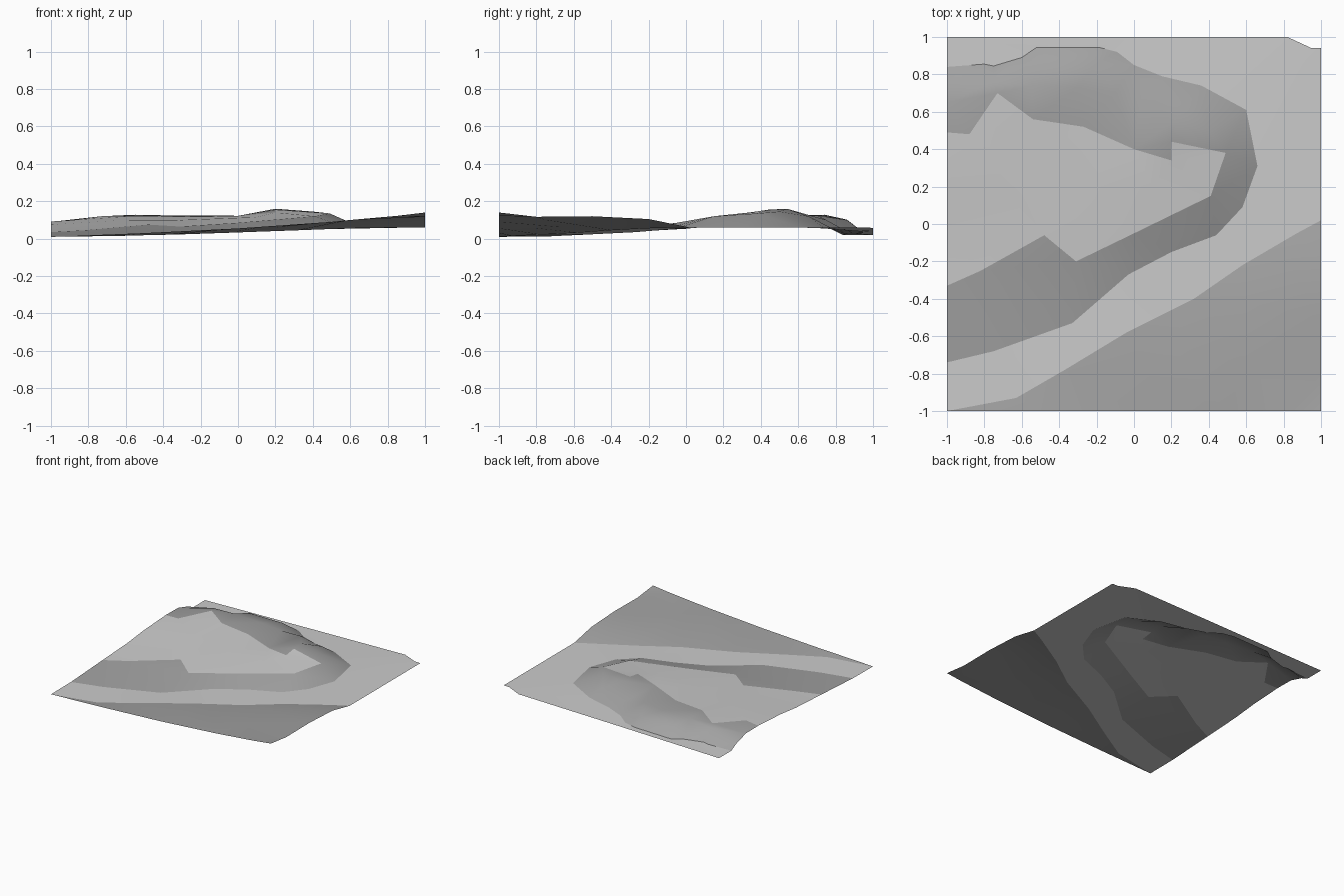
import bpy
from mathutils import Vector
from mathutils.geometry import delaunay_2d_cdt


def material(name, grey):
    m = bpy.data.materials.new(name)
    m.diffuse_color = (grey, grey, grey, 1)
    return m


LIGHT = material("pale_ground", 0.6)
DARK = material("dark_slope", 0.36)


def patch(name, outline, mat, inner=()):
    """Triangulate a closed outline of (x, y, z) points plus inner height points."""
    pts = list(outline) + list(inner)
    flat = [Vector(p[:2]) for p in pts]
    loop = list(range(len(outline)))
    vs, _, faces, orig, _, _ = delaunay_2d_cdt(flat, [], [loop], 1, 1e-5)
    verts = [(v.x, v.y, pts[o[0]][2]) for v, o in zip(vs, orig)]
    mesh = bpy.data.meshes.new(name)
    mesh.from_pydata(verts, [], faces)
    for p in mesh.polygons:
        p.use_smooth = True
        if p.normal.z < 0:
            p.flip()
    mesh.materials.append(mat)
    ob = bpy.data.objects.new(name, mesh)
    bpy.context.collection.objects.link(ob)
    return ob


# Foot of the hill, front left round the nose to back left
hill_foot = [
    (-1, -.74, .012), (-.75, -.68, .015), (-.33, -.53, .022), (-.03, -.27, .035),
    (.2, -.15, .045), (.44, -.06, .053), (.58, .09, .06), (.66, .31, .06),
    (.6, .61, .06), (.36, .74, .055), (.15, .79, .05), (0, .85, .045),
    (-.09, .92, .04), (-.19, .945, .037), (-.52, .945, .03), (-.6, .89, .028),
    (-.75, .845, .026), (-.8, .855, .025), (-1, .84, .02)]

# Edge of the pale plateau, same direction
plateau_edge = [
    (-1, -.33, .035), (-.82, -.25, .045), (-.48, -.06, .075), (-.31, -.2, .065),
    (0, -.05, .085), (.41, .15, .12), (.49, .38, .135), (.2, .44, .155),
    (.2, .34, .14), (0, .4, .122), (-.27, .52, .117), (-.54, .56, .122),
    (-.73, .7, .12), (-.88, .48, .1), (-1, .49, .092)]

# Foot of the front right ridge, left to right
ridge_foot = [
    (-1, -1, .01), (-.63, -.93, .015), (-.37, -.78, .022), (-.04, -.58, .032),
    (.32, -.4, .045), (.58, -.22, .055), (.87, -.05, .06), (1, .02, .06)]

# Low winding valley floor, with the clipped back corner
patch("valley_floor",
      ridge_foot + [(1, .94, .06), (.95, .94, .06), (.82, 1, .058), (0, 1, .042),
                    (-1, 1, .02)] + hill_foot[::-1], LIGHT)

# Hill bank between foot and plateau, with its crest
patch("hill_bank",
      hill_foot + [(-1, .77, .055), (-1, .65, .09)] + plateau_edge[::-1], DARK,
      [(-.75, .76, .112), (-.55, .74, .128), (-.5, .86, .102), (-.2, .86, .1),
       (-.3, .73, .123), (-.1, .7, .125), (.2, .54, .16), (.4, .5, .145),
       (.3, .66, .118), (.05, .75, .1)])

# Plateau on top of the hill
patch("hill_plateau", plateau_edge + [(-1, .2, .075), (-1, 0, .053)], LIGHT,
      [(-.6, .3, .1), (-.3, .2, .1), (.1, .2, .115), (-.6, .1, .082)])

# Ridge rising to the front right corner
patch("front_ridge",
      ridge_foot + [(1, -.2, .105), (1, -.5, .12), (1, -.8, .117), (1, -1, .14),
                    (.85, -1, .122), (.5, -1, .09), (0, -1, .055), (-.5, -1, .03)],
      DARK, [(.85, -.25, .095), (.6, -.42, .085), (.2, -.65, .06), (.6, -.75, .1),
             (.1, -.82, .058)])
